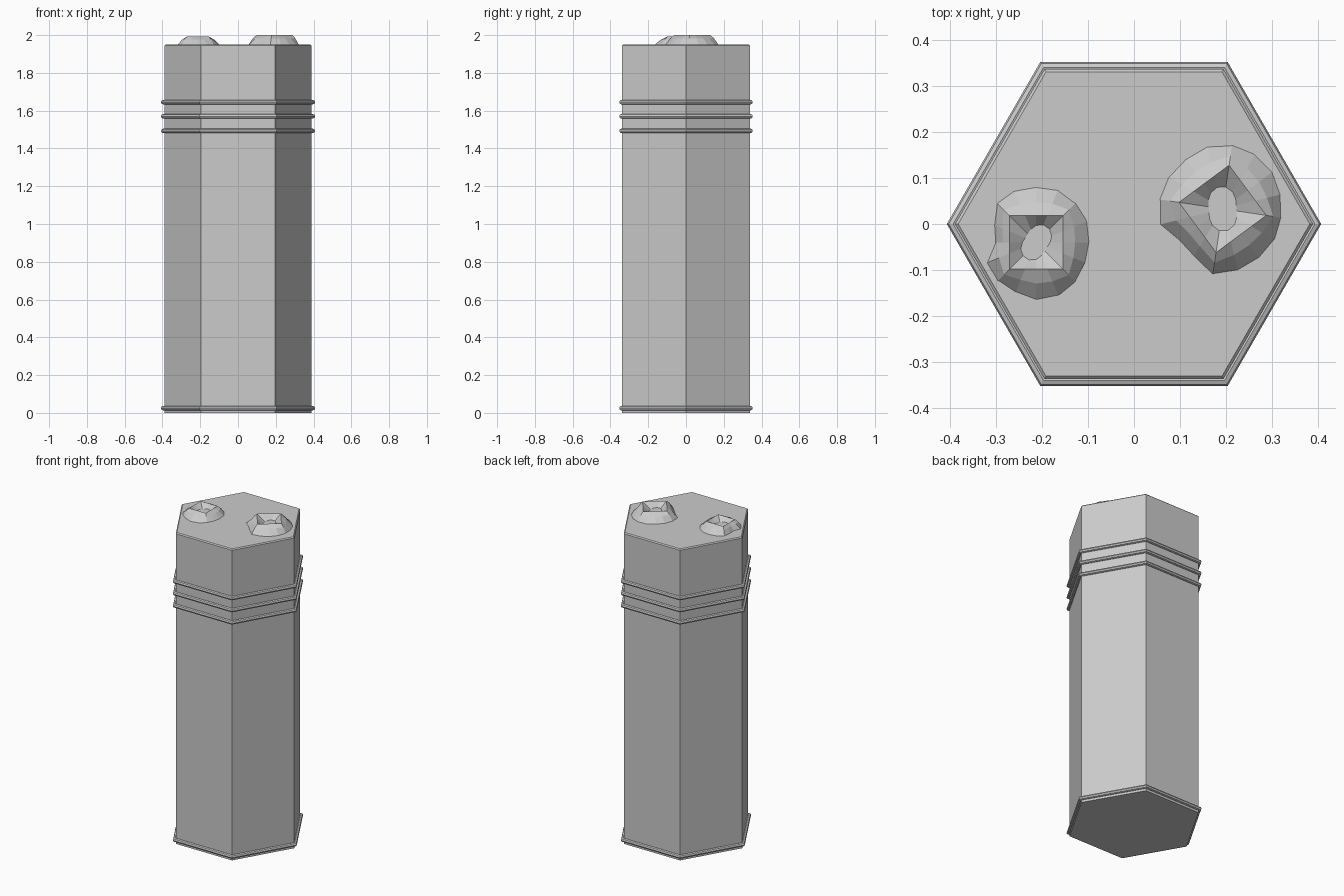
import bpy
import bmesh
from math import pi, cos, sin, radians
from mathutils import Vector

cube = bpy.data.objects.get("Cube")
if cube:
    bpy.data.objects.remove(cube, do_unlink=True)

stone = bpy.data.materials.new("stone_grey")
stone.use_nodes = True
grey = (0.6, 0.6, 0.6, 1)
stone.diffuse_color = grey
stone.node_tree.nodes["Principled BSDF"].inputs["Base Color"].default_value = grey

TOP = 1.95


def loft(name, rings, closed=False):
    """Skin a list of equal-length point rings; cap the ends or join them."""
    bm = bmesh.new()
    loops = [[bm.verts.new(p) for p in ring] for ring in rings]
    pairs = list(zip(loops, loops[1:]))
    if closed:
        pairs.append((loops[-1], loops[0]))
    else:
        bm.faces.new(loops[0][::-1])
        bm.faces.new(loops[-1])
    count = len(loops[0])
    for low, high in pairs:
        for i in range(count):
            j = (i + 1) % count
            bm.faces.new((low[i], low[j], high[j], high[i]))
    bmesh.ops.recalc_face_normals(bm, faces=bm.faces)
    mesh = bpy.data.meshes.new(name)
    bm.to_mesh(mesh)
    bm.free()
    mesh.materials.append(stone)
    ob = bpy.data.objects.new(name, mesh)
    bpy.context.collection.objects.link(ob)
    return ob


def hexagon(r, z):
    return [Vector((r * cos(i * pi / 3), r * sin(i * pi / 3), z)) for i in range(6)]


# Six-sided column with a fine chamfer around the top
loft("column", [hexagon(0.39, 0), hexagon(0.39, TOP - 0.006),
                hexagon(0.383, TOP)])


# Raised bands: round rods bent around the hexagon
def band(name, z, r=0.394, rod=0.012, sides=8):
    turns = [2 * pi * k / sides for k in range(sides)]
    loft(name, [hexagon(r + rod * cos(a) / cos(pi / 6), z + rod * sin(a))
                for a in turns], closed=True)


for name, z in (("base_band", 0.025), ("lower_band", 1.493),
                ("middle_band", 1.57), ("upper_band", 1.645)):
    band(name, z)


# Rough mounds with a square rim and a sunken middle
def mound(name, x, y, half, turn, height, radii):
    centre = Vector((x, y, 0))
    count = len(radii)
    rot = radians(turn)
    outer, shoulder, rim, floor = [], [], [], []
    for i, radius in enumerate(radii):
        a = 2 * pi * i / count
        ray = Vector((cos(a + rot), sin(a + rot), 0))
        square = half / max(abs(cos(a)), abs(sin(a)))
        up = Vector((0, 0, 1))
        outer.append(centre + ray * radius + up * (TOP - 0.003))
        shoulder.append(centre + ray * (0.45 * radius + 0.55 * square)
                        + up * (TOP + height * 0.66))
        rim.append(centre + ray * square + up * (TOP + height))
        floor.append(centre + ray * half * (0.58 + 0.14 * cos(2 * a - 2))
                     + up * (TOP + height * 0.4))
    loft(name, [outer, shoulder, rim, floor])


mound("right_mound", -0.213, -0.04, 0.058, 0, 0.042,
      [.118, .122, .123, .126, .123, .124, .122, .1,
       .09, .118, .12, .12, .128, .128, .123, .118])
mound("left_mound", 0.193, 0.033, 0.068, 36.5, 0.05,
      [.137, .14, .142, .142, .137, .138, .14, .142,
       .118, .122, .146, .14, .135, .133, .13, .132])
